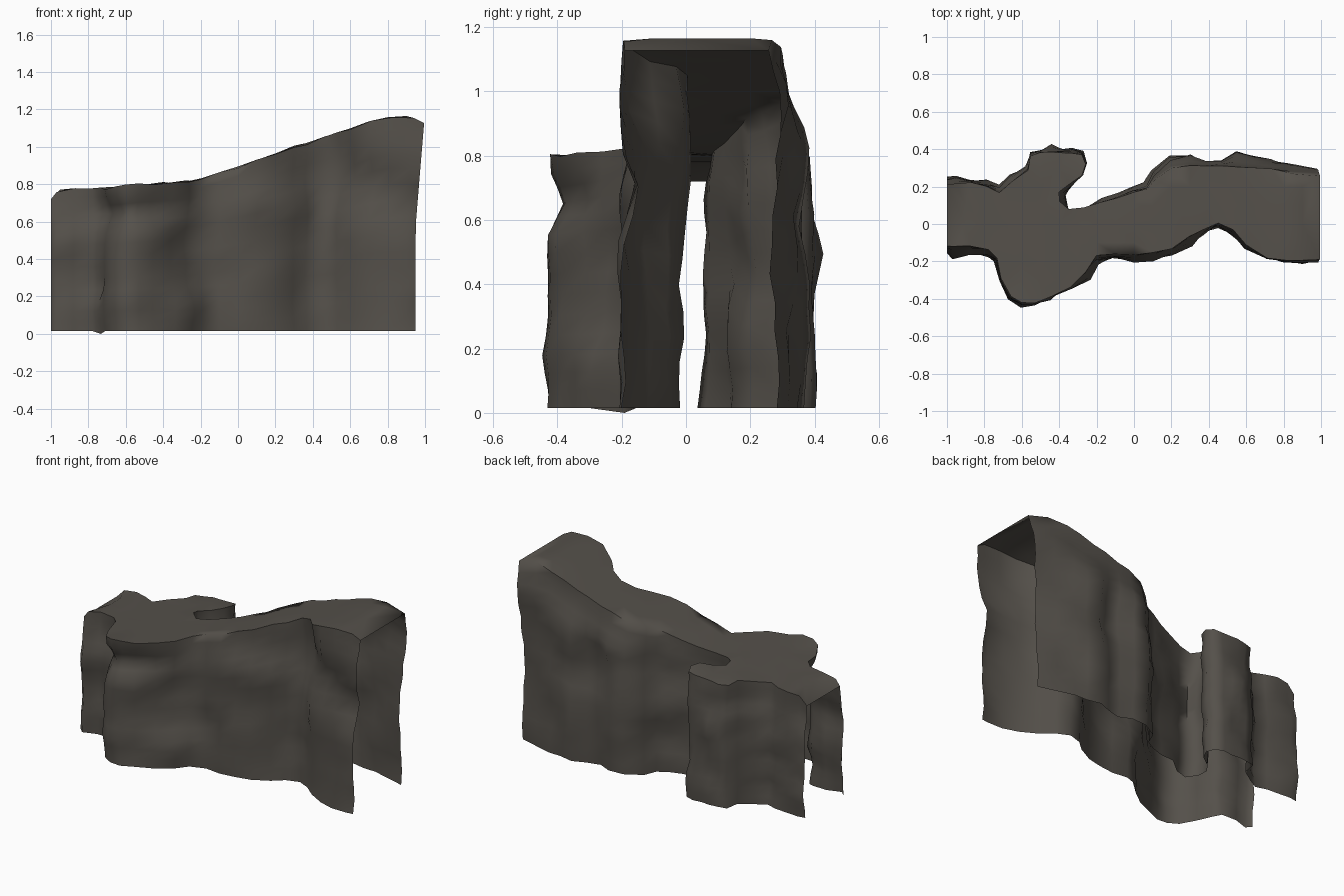
import bpy, bmesh, math
from mathutils import Vector, noise, geometry

if "Cube" in bpy.data.objects:
    bpy.data.objects.remove(bpy.data.objects["Cube"])

# Rim of the rock wall, left to right: x, y at the top edge, y at the foot
FRONT = [(-1, -.12, -.15), (-.97, -.12, -.18), (-.88, -.12, -.15), (-.78, -.14, -.16),
         (-.73, -.18, -.19), (-.71, -.29, -.30), (-.66, -.39, -.39), (-.60, -.42, -.43),
         (-.53, -.42, -.43), (-.45, -.39, -.40), (-.34, -.34, -.34), (-.26, -.26, -.27),
         (-.20, -.17, -.20), (-.10, -.16, -.18), (0, -.165, -.19), (.10, -.15, -.18),
         (.20, -.13, -.16), (.30, -.07, -.10), (.37, -.03, -.05), (.45, .01, -.025),
         (.53, -.03, -.05), (.60, -.11, -.12), (.70, -.18, -.18), (.80, -.20, -.20),
         (.90, -.19, -.20), (.95, -.185, -.19)]
BACK = [(-1, .215, .23), (-.95, .215, .235), (-.87, .215, .235), (-.79, .205, .23),
        (-.72, .17, .20), (-.65, .23, .24), (-.57, .29, .30), (-.55, .36, .38),
        (-.50, .385, .39), (-.44, .385, .40), (-.39, .38, .395), (-.33, .38, .40),
        (-.28, .37, .38), (-.26, .32, .33), (-.28, .26, .27), (-.34, .21, .22),
        (-.40, .17, .17), (-.40, .12, .10), (-.35, .08, .035), (-.27, .09, .065),
        (-.17, .12, .13), (-.08, .14, .14), (0, .17, .17), (.07, .19, .20),
        (.11, .24, .27), (.20, .30, .34), (.30, .31, .35), (.38, .31, .32),
        (.47, .31, .33), (.55, .30, .37), (.64, .30, .35), (.72, .29, .34),
        (.83, .27, .31), (.95, .26, .27)]
# Height of the crest along x
CREST = [(-1, .72), (-.95, .775), (-.7, .78), (-.55, .795), (-.3, .81), (-.2, .83), (0, .895),
         (.3, 1.0), (.55, 1.08), (.75, 1.155), (.9, 1.165), (1, 1.125)]
ROWS = [0, .07, .14, .21, .29, .37, .45, .53, .61, .69, .76, .82, .88, .94, 1]
# Broad swellings and hollows: x, height share, x radius, height radius, depth
FRONT_BUMPS = [(-.55, .82, .25, .09, -.05), (-.30, .55, .10, .2, -.05), (-.24, .12, .08, .15, .03),
               (-.05, .5, .12, .2, .015), (-.87, .42, .1, .12, -.03),
               (.45, .5, .07, .2, -.03), (.45, .8, .08, .1, -.03)]
BACK_BUMPS = [(-.44, .64, .07, .13, .045), (.25, .7, .1, .15, .01), (.9, .85, .1, .08, .035)]


def crest(x):
    x = max(-1, min(1, x))
    for (x0, z0), (x1, z1) in zip(CREST, CREST[1:]):
        if x <= x1:
            return z0 + (z1 - z0) * (x - x0) / (x1 - x0)
    return CREST[-1][1]


def lean(x, t):
    # The right end tips outwards towards its top
    return x + .045 * max(0, t * 2 - 1) * max(0, (x - .6) / .35)


def wall(bm, path, bumps, side):
    """Grid of rough rock under one rim; side is -1 for front, 1 for back."""
    cols = []
    for i, (x, y_top, y_foot) in enumerate(path):
        a, b = path[max(i - 1, 0)], path[min(i + 1, len(path) - 1)]
        along = Vector((b[0] - a[0], b[2] - a[2])).normalized()
        out = Vector((-along.y, along.x)) * side
        end = i in (0, len(path) - 1)
        col = []
        for t in ROWS:
            s = max(0, (t - .7) / .3)
            s = s * s * (3 - 2 * s)
            y = y_foot + (y_top - y_foot) * s
            px = lean(x, t)
            z = .015 + t * (crest(px) - .015)
            # Rock bumps, fading out at the rim
            n = noise.noise(Vector((x * 4, y * 4 + side * 7, z * 3.6 + 3)))
            n += .6 * noise.noise(Vector((x * 9, y * 9 + side * 5, z * 8)))
            d = .038 * n * min(1, (1 - t) * 6) * (.5 + .5 * min(1, t * 4))
            for bx, bt, rx, rt, depth in bumps:
                d += depth * math.exp(-((x - bx) / rx) ** 2 - ((t - bt) / rt) ** 2)
            if side < 0 and x > .5:
                # Slanting hollow under the high front rim
                d -= .045 * math.exp(-((z - 1 + .6 * (x - .4)) / .1) ** 2)
            if t == 1:
                # Uneven rim
                d = .01 * noise.noise(Vector((x * 12, y * 12, 1)))
                z += 0 if end else .02 * noise.noise(Vector((x * 9, y * 9, 4)))
            px += 0 if end else out.x * d
            col.append(bm.verts.new((px, y + out.y * d, z)))
        cols.append(col)
    for c, d in zip(cols, cols[1:]):
        for r in range(len(ROWS) - 1):
            q = [c[r], d[r], d[r + 1], c[r + 1]]
            bm.faces.new(q if side < 0 else q[::-1])
    return [c[-1] for c in cols]


bm = bmesh.new()
rim = wall(bm, FRONT, FRONT_BUMPS, -1) + wall(bm, BACK, BACK_BUMPS, 1)[::-1]

# Sloping top, filled inside the rim with a loose grid of inner points
pts = [v.co.xy.copy() for v in rim]
n = len(pts)
for i in range(-9, 10):
    for j in range(-4, 5):
        p = Vector((i * .1, j * .1))
        if min((p - q).length for q in pts[:n]) > .05:
            pts.append(p)
co, _, tris, origin, _, _ = geometry.delaunay_2d_cdt(pts, [], [list(range(n))], 1, 1e-5)
top = {}
for f in tris:
    vs = []
    for k in f:
        if k not in top:
            own = [o for o in origin[k] if o < n]
            top[k] = rim[own[0]] if own else bm.verts.new((co[k].x, co[k].y, crest(co[k].x)))
        vs.append(top[k])
    if len(set(vs)) == 3:
        a, b, c = (v.co.xy for v in vs)
        if (b - a).cross(c - a) < 0:
            vs.reverse()
        bm.faces.new(vs)

# Foot dips to the ground beside the buttress
foot = min((v for v in bm.verts if v.co.z < .02),
           key=lambda v: (v.co.xy - Vector((-.7, -.2))).length)
foot.co.z = 0

me = bpy.data.meshes.new("rock_wall")
bm.to_mesh(me)
bm.free()
ob = bpy.data.objects.new("rock_wall", me)
bpy.context.collection.objects.link(ob)

mat = bpy.data.materials.new("dark rock")
mat.diffuse_color = (.09, .081, .069, 1)
mat.use_nodes = True
mat.node_tree.nodes["Principled BSDF"].inputs["Base Color"].default_value = mat.diffuse_color
me.materials.append(mat)

bpy.context.view_layer.objects.active = ob
ob.select_set(True)
bpy.ops.object.shade_smooth_by_angle(angle=math.radians(75))
